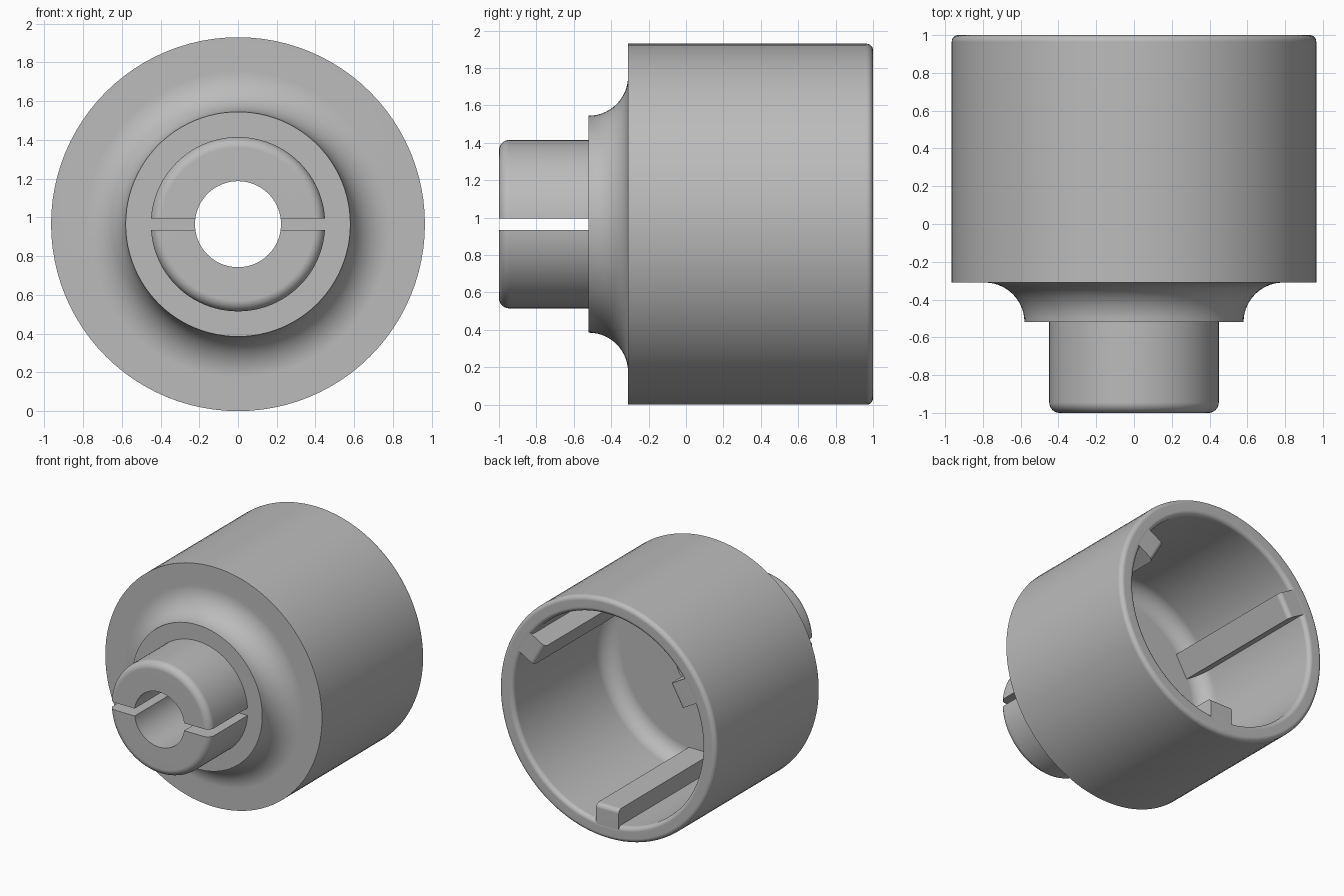
import bpy
import bmesh
from math import radians, sin, cos, pi
from mathutils import Matrix, Vector

AXIS_Z = 0.965      # height of the turning axis
SEGMENTS = 96
BORE = 0.222        # through hole radius
COLLAR_Y = -0.52    # front of the collar
FLOOR_Y = -0.18     # bottom of the cavity
INNER = 0.84        # cavity radius
RIM = 0.035         # rounding of the open edge

cube = bpy.data.objects.get("Cube")
if cube:
    bpy.data.objects.remove(cube, do_unlink=True)

grey = bpy.data.materials.new("plain_grey")
grey.use_nodes = True
grey.diffuse_color = (0.5, 0.5, 0.5, 1)
grey.node_tree.nodes["Principled BSDF"].inputs["Base Color"].default_value = (0.5, 0.5, 0.5, 1)


def arc(y, r, radius, start, end, steps=8):
    """Points (y, r) on an arc around a centre, angles in degrees from +y."""
    angles = [radians(start + (end - start) * i / steps) for i in range(steps + 1)]
    return [(y + radius * cos(a), r + radius * sin(a)) for a in angles]


def revolve(profile):
    """Turn a closed (y, r) profile around the y axis."""
    bm = bmesh.new()
    verts = [bm.verts.new((0, y, r)) for y, r in profile]
    edges = [bm.edges.new((v, verts[(i + 1) % len(verts)])) for i, v in enumerate(verts)]
    bmesh.ops.spin(bm, geom=verts + edges, cent=(0, 0, 0), axis=(0, 1, 0),
                   angle=2 * pi, steps=SEGMENTS)
    bmesh.ops.remove_doubles(bm, verts=bm.verts, dist=0.0001)
    bmesh.ops.recalc_face_normals(bm, faces=bm.faces)
    return bm


def add_part(name, bm):
    """Store a mesh as a smooth shaded object placed on the axis."""
    mesh = bpy.data.meshes.new(name)
    bm.to_mesh(mesh)
    bm.free()
    mesh.materials.append(grey)
    obj = bpy.data.objects.new(name, mesh)
    obj.location.z = AXIS_Z
    bpy.context.collection.objects.link(obj)
    bpy.ops.object.select_all(action='DESELECT')
    obj.select_set(True)
    bpy.context.view_layer.objects.active = obj
    bpy.ops.object.shade_smooth_by_angle(angle=radians(30))
    return obj


def weight_normals(obj):
    mod = obj.modifiers.new("even_shading", 'WEIGHTED_NORMAL')
    mod.keep_sharp = True


# Hollow cup with flared collar and rounded open rim
outer = 0.965
floor_fillet = 0.13
cup = [(COLLAR_Y, BORE)]
cup += arc(COLLAR_Y, 0.79, 0.21, -90, 0, 14)
cup += [(-0.31, outer)]
cup += arc(1 - RIM, outer - RIM, RIM, 90, 0)
cup += arc(1 - RIM, INNER + RIM, RIM, 0, -90)
cup += arc(FLOOR_Y + floor_fillet, INNER - floor_fillet, floor_fillet, 90, 180, 10)
cup += [(FLOOR_Y, BORE)]
weight_normals(add_part("cup_body", revolve(cup)))

# Split nozzle: upper half cut above the slot, then mirrored downwards
tip = 0.055
nozzle = [(COLLAR_Y, BORE), (-1, BORE)]
nozzle += arc(-1 + tip, 0.45 - tip, tip, 180, 90)
nozzle += [(COLLAR_Y, 0.45)]
bm = revolve(nozzle)
cut = bmesh.ops.bisect_plane(bm, geom=bm.verts[:] + bm.edges[:] + bm.faces[:],
                             plane_co=(0, 0, 0.03), plane_no=(0, 0, 1), clear_inner=True)
rim_edges = [e for e in cut["geom_cut"] if isinstance(e, bmesh.types.BMEdge)]
bmesh.ops.holes_fill(bm, edges=rim_edges, sides=0)
bmesh.ops.recalc_face_normals(bm, faces=bm.faces)
split_nozzle = add_part("split_nozzle", bm)
mirror = split_nozzle.modifiers.new("lower_half", 'MIRROR')
mirror.use_axis = (False, False, True)
weight_normals(split_nozzle)

# Three guide ribs along the cavity wall
rib_in, rib_out = 0.70, 0.875
rib_front, rib_back = FLOOR_Y - 0.02, 0.999
for name, angle in (("left_rib", 30), ("right_rib", 150), ("bottom_rib", 270)):
    bm = bmesh.new()
    size = Vector((rib_out - rib_in, rib_back - rib_front, 0.2))
    centre = Vector(((rib_in + rib_out) / 2, (rib_front + rib_back) / 2, 0))
    bmesh.ops.create_cube(bm, size=1, matrix=Matrix.Translation(centre) @ Matrix.Diagonal(size.to_4d()))
    # round the inner edge at the open end
    lead = [e for e in bm.edges
            if all(v.co.x < rib_in + 0.01 and v.co.y > rib_back - 0.01 for v in e.verts)]
    bmesh.ops.bevel(bm, geom=lead, offset=RIM, segments=5, profile=0.5, affect='EDGES')
    bmesh.ops.rotate(bm, verts=bm.verts, cent=(0, 0, 0),
                     matrix=Matrix.Rotation(radians(-angle), 3, 'Y'))
    weight_normals(add_part(name, bm))
